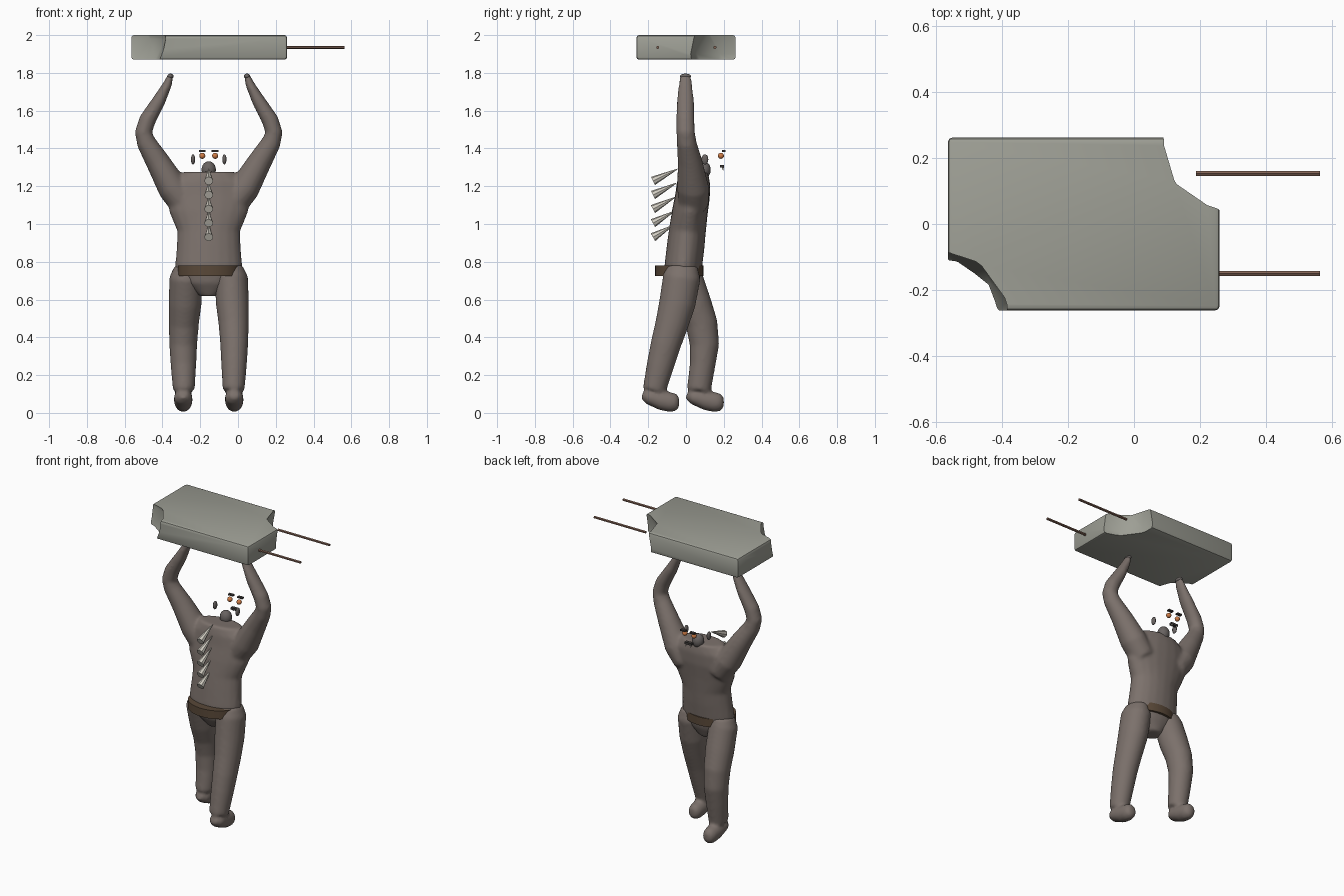
import bpy, bmesh, math
from mathutils import Vector

if "Cube" in bpy.data.objects:
    bpy.data.objects.remove(bpy.data.objects["Cube"])

CX = -0.155  # centre line of the creature


def mat(name, rgb):
    m = bpy.data.materials.new(name)
    m.diffuse_color = (*rgb, 1)
    m.use_nodes = True
    m.node_tree.nodes["Principled BSDF"].inputs["Base Color"].default_value = m.diffuse_color
    return m


SKIN = mat("grey brown skin", (0.20, 0.165, 0.148))
DARK = mat("dark grey", (0.045, 0.04, 0.038))
EAR = mat("ear grey", (0.14, 0.125, 0.12))
STONE = mat("concrete", (0.34, 0.345, 0.30))
RUST = mat("rusty steel", (0.22, 0.125, 0.09))
BONE = mat("bone", (0.64, 0.61, 0.54))
ORANGE = mat("orange", (0.62, 0.20, 0.06))
LEATHER = mat("brown leather", (0.10, 0.065, 0.04))


def finish(name, material):
    o = bpy.context.object
    o.name = name
    o.data.materials.append(material)
    bpy.ops.object.shade_smooth_by_angle(angle=math.radians(40))
    return o


def ball(name, loc, size, material):
    bpy.ops.mesh.primitive_uv_sphere_add(segments=20, ring_count=12, radius=1, location=loc)
    bpy.context.object.scale = size
    return finish(name, material)


def box(name, loc, size, material):
    bpy.ops.mesh.primitive_cube_add(size=1, location=loc)
    bpy.context.object.scale = size
    return finish(name, material)


def cone(name, a, b, r1, r2, material, sides=12):
    a, b = Vector(a), Vector(b)
    bpy.ops.mesh.primitive_cone_add(vertices=sides, radius1=r1, radius2=r2,
                                    depth=(b - a).length, location=(a + b) / 2)
    bpy.context.object.rotation_euler = (b - a).to_track_quat('Z', 'Y').to_euler()
    return finish(name, material)


def tube(bm, sections, u):
    """Closed loft; each section is (centre, radius along u, radius across u)."""
    n, u = 20, Vector(u)
    pts = [Vector(s[0]) for s in sections]
    rings = []
    for i, (c, ru, rv) in enumerate(sections):
        t = pts[min(i + 1, len(pts) - 1)] - pts[max(i - 1, 0)]
        v = t.cross(u).normalized()
        rings.append([bm.verts.new(pts[i] + u * ru * math.cos(k * math.tau / n)
                                   + v * rv * math.sin(k * math.tau / n)) for k in range(n)])
    faces = [bm.faces.new(rings[0]), bm.faces.new(rings[-1][::-1])]
    for r, q in zip(rings, rings[1:]):
        faces += [bm.faces.new((r[k], q[k], q[(k + 1) % n], r[(k + 1) % n])) for k in range(n)]
    bmesh.ops.recalc_face_normals(bm, faces=faces)


def fleshy(name, bm, material):
    """Fuse overlapping lofts into one smooth skin."""
    me = bpy.data.meshes.new(name)
    bm.to_mesh(me)
    bm.free()
    me.materials.append(material)
    o = bpy.data.objects.new(name, me)
    bpy.context.collection.objects.link(o)
    r = o.modifiers.new("fuse", 'REMESH')
    r.mode, r.voxel_size, r.use_smooth_shade = 'VOXEL', 0.01, True
    s = o.modifiers.new("soften", 'SMOOTH')
    s.factor, s.iterations = 0.5, 8


# torso with raised arms
bm = bmesh.new()
torso = [(0.62, -0.01, 0.05, 0.05), (0.69, -0.015, 0.14, 0.085), (0.77, -0.015, 0.178, 0.1),
         (0.88, -0.002, 0.17, 0.1), (0.96, 0.007, 0.166, 0.098), (1.06, 0.02, 0.208, 0.095),
         (1.15, 0.035, 0.225, 0.092), (1.22, 0.04, 0.205, 0.088), (1.275, 0.042, 0.14, 0.075)]
tube(bm, [((CX, y, z), rx, ry) for z, y, rx, ry in torso], (1, 0, 0))
arm = [(0.12, 0.04, 1.10, 0.08, 0.08), (0.19, 0.038, 1.19, 0.085, 0.08),
       (0.27, 0.022, 1.33, 0.066, 0.064), (0.33, 0.004, 1.43, 0.053, 0.052),
       (0.346, -0.002, 1.485, 0.049, 0.046), (0.325, -0.003, 1.55, 0.048, 0.045),
       (0.265, -0.003, 1.65, 0.046, 0.036), (0.218, -0.003, 1.74, 0.036, 0.024),
       (0.203, -0.003, 1.785, 0.031, 0.016)]
for s in (-1, 1):
    tube(bm, [((CX + s * x, y, z), ry, r) for x, y, z, ry, r in arm], (0, 1, 0))
fleshy("torso_and_arms", bm, SKIN)

# legs: the right one pushes back, the left one bends forward
width = [(0.78, 0.115, 0.065), (0.72, 0.12, 0.088), (0.58, 0.125, 0.088), (0.47, 0.132, 0.08),
         (0.36, 0.135, 0.074), (0.255, 0.134, 0.068), (0.12, 0.132, 0.058)]
back = [(-0.02, 0.08), (-0.022, 0.1), (-0.046, 0.097), (-0.075, 0.088),
        (-0.108, 0.08), (-0.135, 0.073), (-0.168, 0.062)]
bent = [(-0.005, 0.07), (0.0, 0.088), (0.045, 0.09), (0.083, 0.085),
        (0.098, 0.078), (0.088, 0.068), (0.068, 0.064)]
foot = [(-0.062, 0.1, 0.025, 0.025), (-0.03, 0.085, 0.05, 0.04), (0.04, 0.065, 0.05, 0.052),
        (0.09, 0.056, 0.046, 0.053), (0.118, 0.056, 0.038, 0.045), (0.132, 0.056, 0.02, 0.025)]
for name, s, depth in (("right_leg", 1, back), ("left_leg", -1, bent)):
    bm = bmesh.new()
    tube(bm, [((CX + s * x, y, z), rx, ry) for (z, x, rx), (y, ry) in zip(width, depth)], (1, 0, 0))
    ankle = depth[-1][0]
    tube(bm, [((CX + s * 0.135, ankle + y, z), rx, rz) for y, z, rx, rz in foot], (1, 0, 0))
    fleshy(name, bm, SKIN)

# belt
bpy.ops.mesh.primitive_cylinder_add(vertices=32, radius=1, depth=0.055, location=(CX, -0.036, 0.752))
bpy.context.object.scale = (0.165, 0.128, 1)
finish("belt", LEATHER)

# back spikes
for i in range(5):
    z = 1.228 - i * 0.0745
    cone("back_spike", (CX, -0.175, z), (CX, -0.045 - i * 0.006, z + 0.063), 0.024, 0.002, BONE, 8)

# small head features
ball("neck_bump", (CX, 0.095, 1.287), (0.038, 0.036, 0.045), EAR)
box("mouth", (CX, 0.19, 1.305), (0.05, 0.022, 0.014), DARK)
for s in (-1, 1):
    ball("ear", (CX + s * 0.083, 0.1, 1.342), (0.011, 0.018, 0.027), EAR)
    ball("eye", (CX + s * 0.034, 0.185, 1.361), (0.016, 0.016, 0.016), ORANGE)
    box("brow", (CX + s * 0.034, 0.2, 1.386), (0.036, 0.02, 0.009), DARK)
    cone("tusk", (CX + s * 0.018, 0.195, 1.303), (CX + s * 0.018, 0.197, 1.282), 0.006, 0.001, BONE, 8)
    ball("fingers", (CX + s * 0.203, -0.003, 1.782), (0.017, 0.03, 0.014), EAR)

# concrete slab with two broken corners
bpy.ops.mesh.primitive_cube_add(size=1, location=(-0.1525, 0, 1.935))
slab = bpy.context.object
slab.scale = (0.825, 0.525, 0.13)
bpy.ops.object.transform_apply(location=False, rotation=False, scale=True)
bev = slab.modifiers.new("edges", 'BEVEL')
bev.width, bev.segments = 0.014, 2
bpy.ops.object.modifier_apply(modifier="edges")
for loc, r in (((0.305, 0.255, 1.90), 0.245), ((-0.6, -0.3, 1.98), 0.228)):
    bpy.ops.mesh.primitive_ico_sphere_add(subdivisions=2, radius=r, location=loc)
    cutter = bpy.context.object
    cutter.hide_render = True
    bpy.context.view_layer.objects.active = slab
    b = slab.modifiers.new("bite", 'BOOLEAN')
    b.operation, b.object, b.solver = 'DIFFERENCE', cutter, 'EXACT'
    bpy.ops.object.modifier_apply(modifier="bite")
    bpy.data.objects.remove(cutter)
slab.select_set(True)
finish("concrete_slab", STONE)

# bars sticking out of the slab
for y in (-0.15, 0.153):
    cone("steel_bar", (0.188, y, 1.935), (0.565, y, 1.935), 0.0085, 0.0085, RUST, 6)
